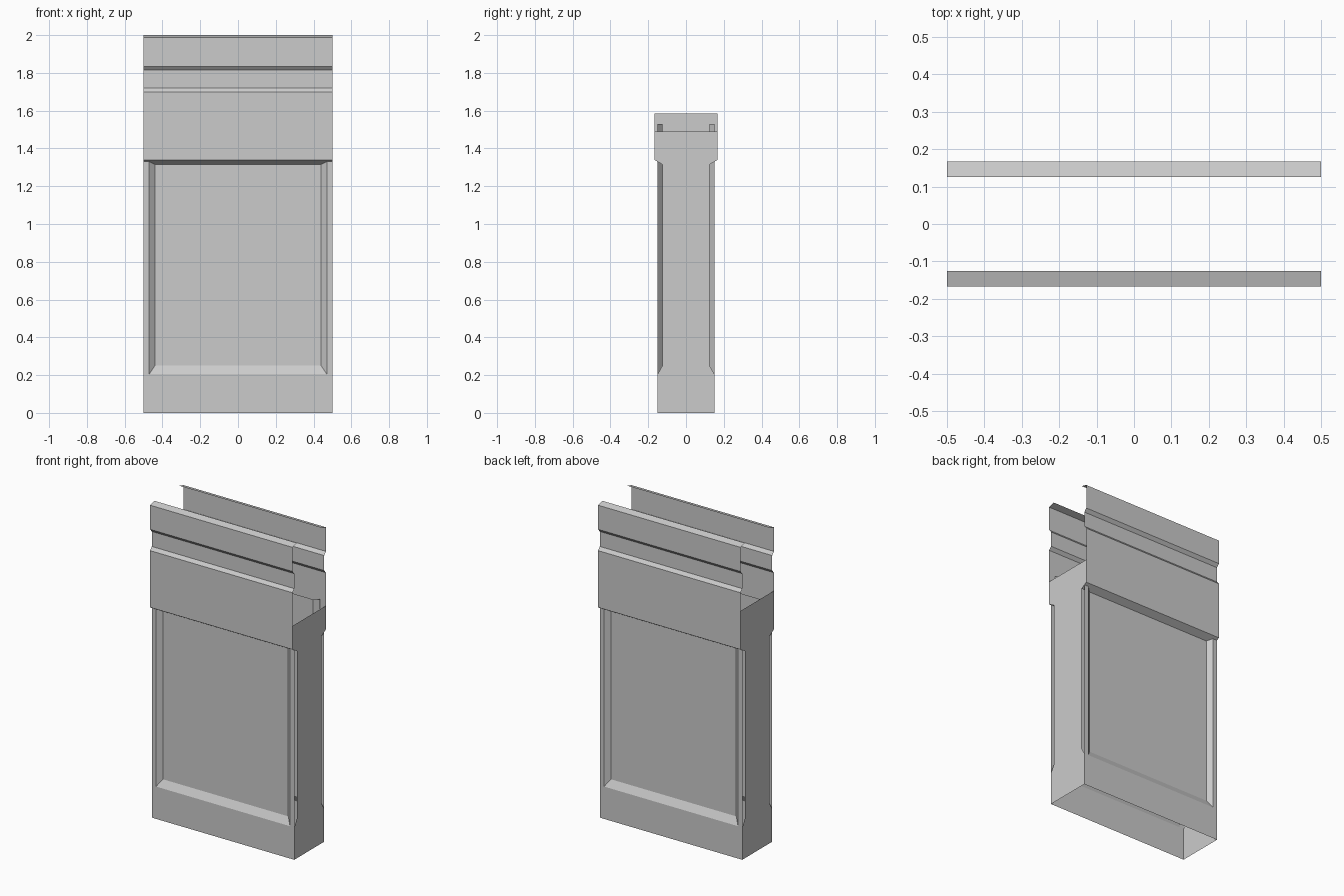
import bpy

if "Cube" in bpy.data.objects:
    bpy.data.objects.remove(bpy.data.objects["Cube"])


def make(name, verts, faces, mirror_y=False):
    mesh = bpy.data.meshes.new(name)
    mesh.from_pydata(verts, [], faces)
    mesh.update()
    ob = bpy.data.objects.new(name, mesh)
    bpy.context.collection.objects.link(ob)
    if mirror_y:
        mod = ob.modifiers.new("Mirror", 'MIRROR')
        mod.use_axis = (False, True, False)
        mod.use_clip = False
    return ob


def strip(name, profile):
    """Sweep an open (y, z) profile along x, front side, mirrored to the back."""
    n = len(profile)
    verts = [(x, y, z) for x in (-0.5, 0.5) for y, z in profile]
    faces = [(i, i + n, i + n + 1, i + 1) for i in range(n - 1)]
    return make(name, verts, faces, True)


# Plinth board along the bottom
strip("plinth", [(-0.15, 0), (-0.15, 0.205)])

# Upper moulding with overhang, groove and top lip
strip("upper_moulding", [(-0.125, 1.315), (-0.167, 1.34), (-0.167, 1.70),
                         (-0.15, 1.72), (-0.15, 1.815), (-0.167, 1.835),
                         (-0.167, 1.988), (-0.125, 2.0)])

# Recessed panel with bevelled sides and sill, open at its hidden top
outer = [(-0.47, 1.53), (-0.47, 0.205), (0.47, 0.205), (0.47, 1.53)]
inner = [(-0.44, 1.53), (-0.44, 0.25), (0.44, 0.25), (0.44, 1.53)]
verts = [(x, -0.15, z) for x, z in outer] + [(x, -0.125, z) for x, z in inner]
make("recessed_panel", verts,
     [(4, 5, 6, 7)] + [(i, i + 1, i + 5, i + 4) for i in range(3)], True)

# Flat stiles beside the panel
for side, x0, x1 in (("left", -0.5, -0.47), ("right", 0.47, 0.5)):
    make(side + "_stile", [(x0, -0.15, 0.205), (x1, -0.15, 0.205),
                           (x1, -0.15, 1.33), (x0, -0.15, 1.33)],
         [(0, 1, 2, 3)], True)

# Notched end walls, the left one taller than the right
for side, x, top in (("left", -0.5, 1.585), ("right", 0.5, 1.49)):
    half = [(0.15, 0), (0.15, 0.205), (0.125, 0.25), (0.125, 1.315),
            (0.167, 1.34), (0.167, top)]
    ring = [(x, y, z) for y, z in half] + [(x, -y, z) for y, z in reversed(half)]
    order = list(range(len(ring)))
    make(side + "_end_wall", ring, [order if x > 0 else order[::-1]])
